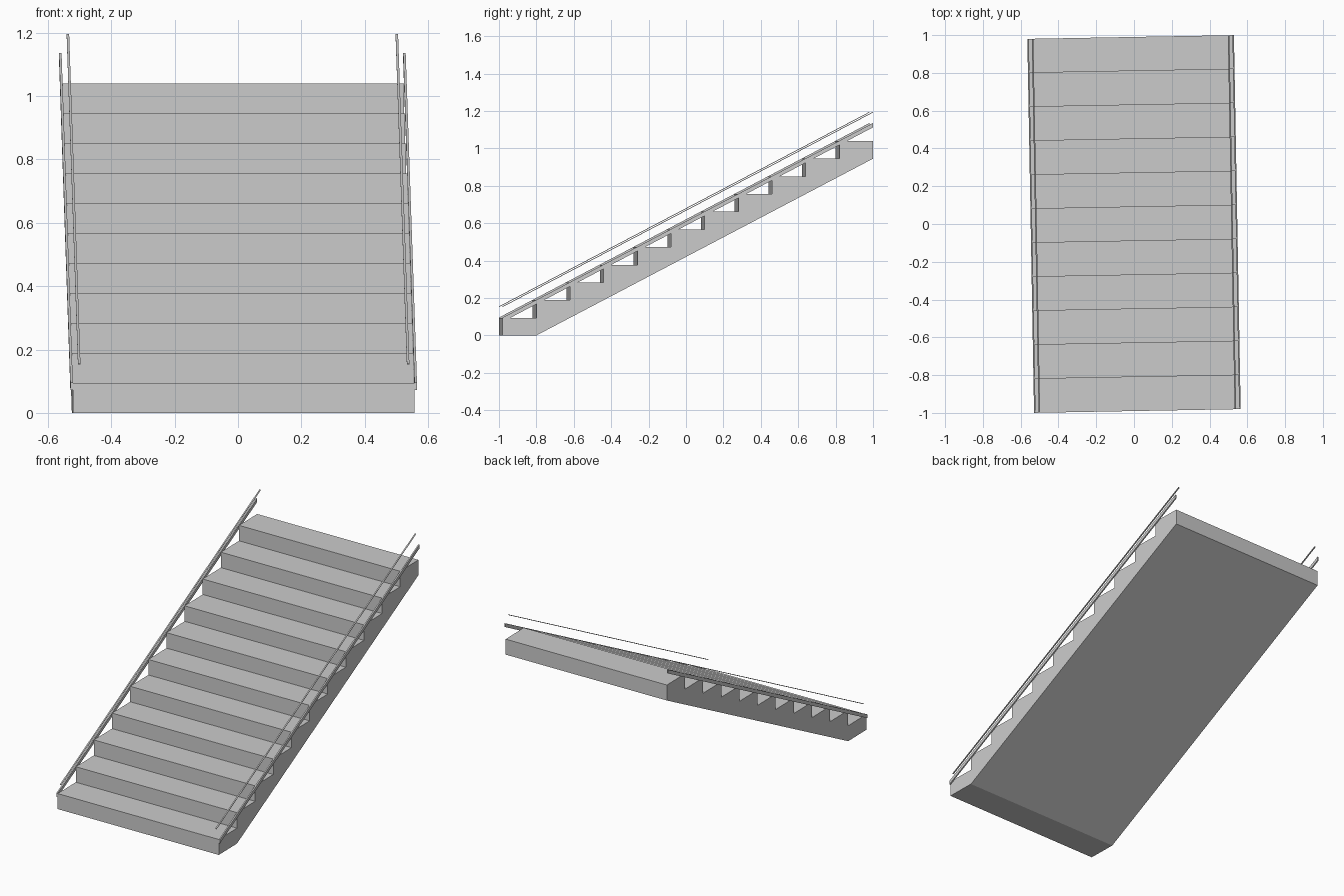
import bpy
from math import sin, cos

if "Cube" in bpy.data.objects:
    bpy.data.objects.remove(bpy.data.objects["Cube"])

STEPS, RUN, RISE = 11, 0.18, 0.0945
HALF_W, HALF_L = 0.539, 0.99
TURN = 0.018  # slight yaw of the whole flight


def extrude_profile(name, profile, x0, x1):
    """Extrude a side (y, z) outline from x0 to x1."""
    n = len(profile)
    verts = [(x * cos(TURN) - y * sin(TURN), x * sin(TURN) + y * cos(TURN), z)
             for x in (x0, x1) for y, z in profile]
    faces = [tuple(reversed(range(n))), tuple(range(n, 2 * n))]
    faces += [(i, (i + 1) % n, n + (i + 1) % n, n + i) for i in range(n)]
    mesh = bpy.data.meshes.new(name)
    mesh.from_pydata(verts, [], faces)
    mesh.update()
    obj = bpy.data.objects.new(name, mesh)
    bpy.context.collection.objects.link(obj)
    return obj


# Stair flight: sloping underside, then treads and risers from top to bottom
outline = [(-HALF_L, 0), (-HALF_L + RUN, 0), (HALF_L, (STEPS - 1) * RISE)]
for i in reversed(range(STEPS)):
    z = (i + 1) * RISE
    outline += [(-HALF_L + (i + 1) * RUN, z), (-HALF_L + i * RUN, z)]
extrude_profile("stair_flight", outline, -HALF_W, HALF_W)


def sloped_bar(name, bottom, top, x0, x1):
    """Bar parallel to the flight, with vertical ends."""
    climb = STEPS * RISE
    extrude_profile(name, [(-HALF_L, bottom), (HALF_L, bottom + climb),
                           (HALF_L, top + climb), (-HALF_L, top)][::1], x0, x1)


# Side stringer bands and thin handrails on both sides
for side, s in (("left", -1), ("right", 1)):
    a, b = sorted((s * HALF_W, s * 0.547))
    sloped_bar(side + "_stringer", 0.073, 0.096, a, b)
    sloped_bar(side + "_handrail", 0.152, 0.156, s * 0.519 - 0.004, s * 0.519 + 0.004)
